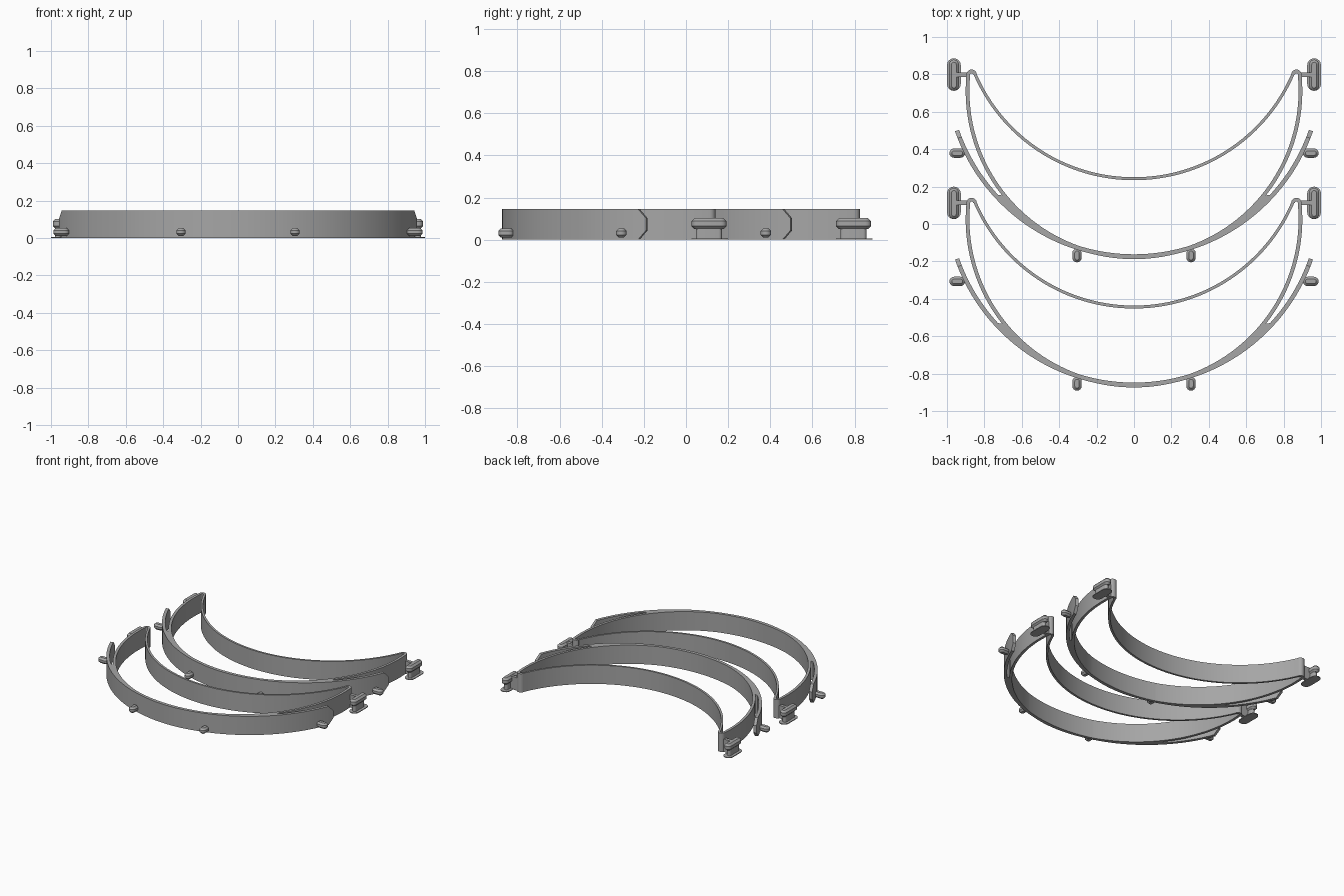
import bpy, bmesh
from math import sin, cos, pi, asin, sqrt
from mathutils import Vector

cube = bpy.data.objects.get("Cube")
if cube:
    bpy.data.objects.remove(cube, do_unlink=True)

HEIGHT = 0.146
SPACING = 0.686

grey = bpy.data.materials.new("mid grey plastic")
grey.use_nodes = True
grey.diffuse_color = (0.38, 0.38, 0.38, 1)
grey.node_tree.nodes["Principled BSDF"].inputs["Base Color"].default_value = (0.38, 0.38, 0.38, 1)


def finish(name, bm):
    bmesh.ops.recalc_face_normals(bm, faces=bm.faces)
    mesh = bpy.data.meshes.new(name)
    bm.to_mesh(mesh)
    bm.free()
    mesh.materials.append(grey)
    obj = bpy.data.objects.new(name, mesh)
    bpy.context.collection.objects.link(obj)
    bpy.ops.object.select_all(action="DESELECT")
    obj.select_set(True)
    bpy.context.view_layer.objects.active = obj
    bpy.ops.object.shade_smooth_by_angle(angle=0.5)
    return obj


def skin(name, rings, closed_path=False):
    """Join equal cross-section rings; cap the ends unless the path closes."""
    bm = bmesh.new()
    loops = [[bm.verts.new(p) for p in ring] for ring in rings]
    n = len(loops[0])
    pairs = list(zip(loops, loops[1:]))
    if closed_path:
        pairs.append((loops[-1], loops[0]))
    else:
        bm.faces.new(loops[0])
        bm.faces.new(loops[-1])
    for a, b in pairs:
        for i in range(n):
            j = (i + 1) % n
            bm.faces.new((a[i], a[j], b[j], b[i]))
    return finish(name, bm)


def wall_ring(outer, inner, z0, z1):
    return [(*outer, z0), (*outer, z1), (*inner, z1), (*inner, z0)]


def capsule(name, x, y, along, half_len, half_wid, layers):
    """Stadium-shaped solid; each layer is (height, inset)."""
    rings = []
    for z, inset in layers:
        r = half_wid - inset
        ring = []
        for i in range(18):
            a = pi * (i % 9) / 8 + (pi if i > 8 else 0)
            u = r * cos(a)
            v = r * sin(a) + (half_len - half_wid) * (1 if i < 9 else -1)
            ring.append((x + u, y + v, z) if along == "y" else (x + v, y - u, z))
        rings.append(ring)
    return skin(name, rings)


def bevelled(z0, z1, c):
    return [(z0, c), (z0 + c, 0), (z1 - c, 0), (z1, c)]


def front_band(name, dy):
    # Visor rail: thick where it merges with the headband, thin at its free ends
    centre, r_out, r_in = 0.828, 1.013, 0.99
    end = asin(0.957 / r_out)
    steps = 72
    angles = [-end + 2 * end * i / steps for i in range(steps + 1)]
    angles[1:1] = [-end + 0.04]
    angles[-1:-1] = [end - 0.04]
    angles.sort()
    rings = []
    for a in angles:
        s, c = sin(a), cos(a)
        radius = r_in
        if abs(r_in * s) < 0.715:
            # distance along this ray to the headband's inner circle
            d = centre - 0.712
            radius = min(r_in, d * c + sqrt(0.885 ** 2 - (d * s) ** 2))
        cut = 0.044 * max(0, 1 - (end - abs(a)) / 0.04)
        rings.append(wall_ring((r_out * s, dy + centre - r_out * c),
                               (radius * s, dy + centre - radius * c),
                               cut, HEIGHT - cut))
    return skin(name, rings)


def headband(name, dy):
    # Closed crescent: front arc, rounded tip, back arc, rounded tip
    half = []
    a_end = asin(0.89 / 0.89) + 0.095
    for i in range(41):
        a = a_end * i / 40
        half.append((0.89 * sin(a), 0.712 - 0.89 * cos(a), 0.010))
    for i in range(1, 10):
        a = pi * i / 10
        half.append((0.868 + 0.018 * cos(a), 0.798 + 0.018 * sin(a), 0.010))
    b_end = asin(0.85 / 0.925)
    for i in range(37):
        a = b_end * (1 - i / 36)
        half.append((0.925 * sin(a), 1.167 - 0.925 * cos(a), 0.008))
    path = half + [(-x, y, t) for x, y, t in half[-2:0:-1]]
    rings = []
    for i, (x, y, t) in enumerate(path):
        before, after = path[i - 1], path[(i + 1) % len(path)]
        d = Vector((after[0] - before[0], after[1] - before[1])).normalized()
        rings.append(wall_ring((x + d.y * t, dy + y - d.x * t),
                               (x - d.y * t, dy + y + d.x * t), 0, HEIGHT))
    return skin(name, rings, closed_path=True)


def strap_mount(name, side, dy):
    # Hook for the strap: base plate, neck, wide head and the arm to the band
    x, y = side * 0.963, dy + 0.799
    capsule(name + "_base", x, y, "y", 0.087, 0.037, [(0, 0), (0.006, 0)])
    capsule(name + "_neck", x, y - 0.004, "y", 0.062, 0.016, [(0.004, 0), (0.06, 0)])
    capsule(name + "_head", x, y - 0.003, "y", 0.083, 0.027, bevelled(0.05, 0.102, 0.014))
    a, b = side * 0.89, x
    skin(name + "_arm", [wall_ring((px, y + 0.012), (px, y - 0.012), 0, 0.1) for px in (a, b)])


for label, dy in (("front", -SPACING), ("rear", 0)):
    front_band(label + "_visor_rail", dy)
    headband(label + "_headband", dy)
    for side, hand in ((1, "left"), (-1, "right")):
        strap_mount(f"{label}_{hand}_strap_mount", side, dy)
        # Pegs that hold the visor sheet
        peg = bevelled(0.01, 0.054, 0.013)
        capsule(f"{label}_{hand}_front_peg", side * 0.305, dy - 0.168, "y", 0.037, 0.025, peg)
        capsule(f"{label}_{hand}_side_peg", side * 0.945, dy + 0.379, "x", 0.042, 0.025, peg)
